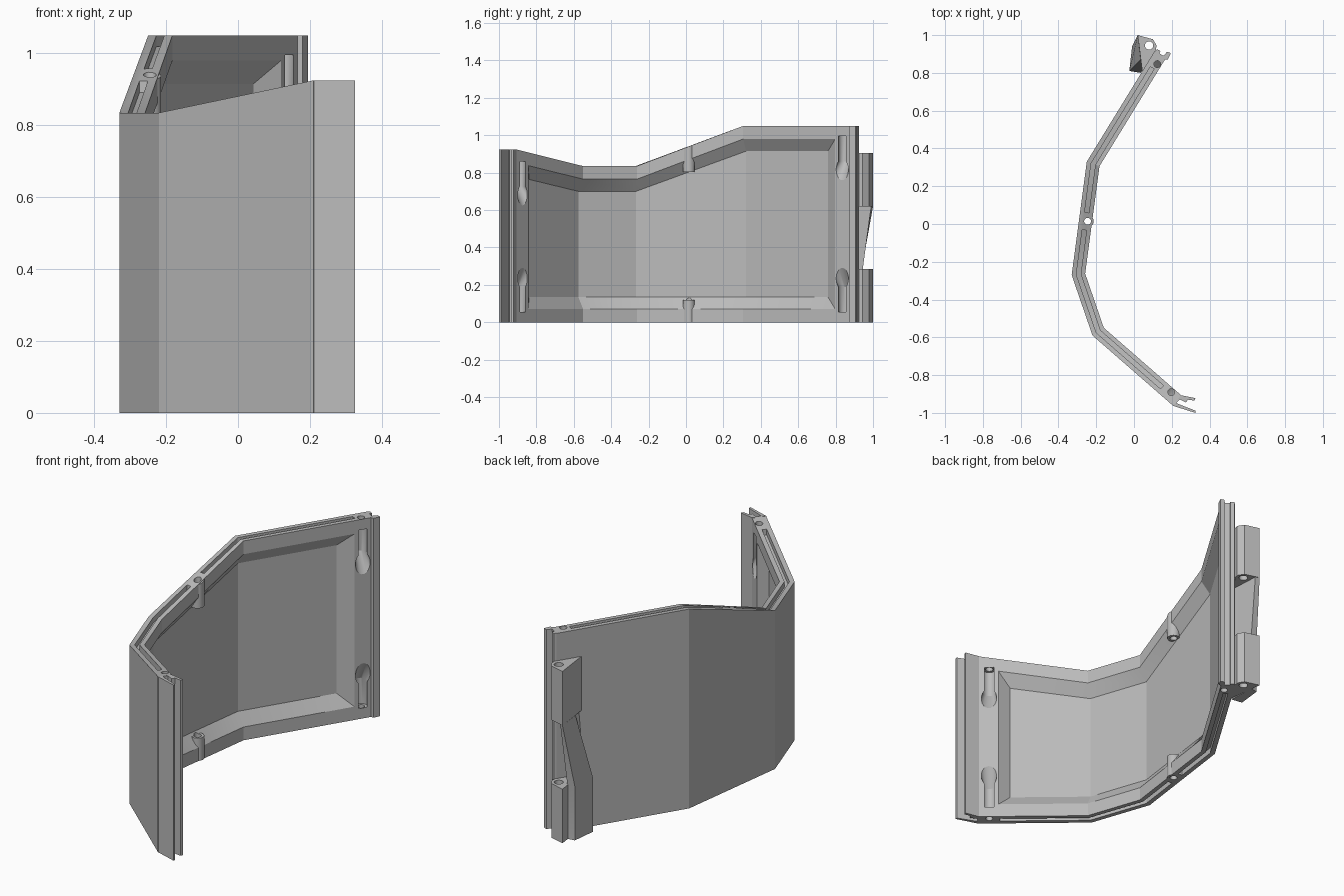
import bpy, bmesh, math
from mathutils import Vector

if "Cube" in bpy.data.objects:
    bpy.data.objects.remove(bpy.data.objects["Cube"], do_unlink=True)

grey = bpy.data.materials.new("plain_grey")
grey.use_nodes = True
grey.diffuse_color = (0.5, 0.5, 0.5, 1)
grey.node_tree.nodes["Principled BSDF"].inputs["Base Color"].default_value = (0.5, 0.5, 0.5, 1)

# Plan of the outer face, with the wall height at each corner
PLAN = [Vector(p) for p in ((0.21, -0.965), (-0.22, -0.59), (-0.33, -0.27), (-0.25, 0.33), (0.111, 0.918))]
HEIGHTS = [0.925, 0.835, 0.835, 1.05, 1.05]
THICK, RECESS = 0.07, 0.045
RIM, SLOPE = 0.07, 0.065


def normal(i):
    d = (PLAN[i + 1] - PLAN[i]).normalized()
    return Vector((d.y, -d.x))


def corner(i, d):
    """Plan corner moved inward by d with a mitre."""
    last = len(PLAN) - 1
    a, b = normal(max(i - 1, 0)), normal(min(i, last - 1))
    return PLAN[i] + (a + b) * d / (1 + a.dot(b))


def split(u):
    i = min(int(u), len(PLAN) - 2)
    return i, u - i


def plan_point(u, d):
    i, f = split(u)
    return corner(i, d).lerp(corner(i + 1, d), f)


def height(u):
    i, f = split(u)
    return HEIGHTS[i] + (HEIGHTS[i + 1] - HEIGHTS[i]) * f


def point(u, d, z):
    return plan_point(u, d).to_3d() + Vector((0, 0, z))


def loft(name, rings):
    """Closed solid through matching rings."""
    bm = bmesh.new()
    rows = [[bm.verts.new(p) for p in ring] for ring in rings]
    n = len(rows[0])
    for a, b in zip(rows, rows[1:]):
        for k in range(n):
            m = (k + 1) % n
            bm.faces.new((a[k], a[m], b[m], b[k]))
    bm.faces.new(rows[0])
    bm.faces.new(rows[-1])
    bmesh.ops.remove_doubles(bm, verts=bm.verts, dist=1e-5)
    bmesh.ops.dissolve_degenerate(bm, edges=bm.edges, dist=1e-6)
    bmesh.ops.recalc_face_normals(bm, faces=bm.faces)
    mesh = bpy.data.meshes.new(name)
    bm.to_mesh(mesh)
    bm.free()
    mesh.materials.append(grey)
    ob = bpy.data.objects.new(name, mesh)
    bpy.context.collection.objects.link(ob)
    return ob


def prism(name, outline, z0, z1):
    return loft(name, [[Vector((x, y, z)) for x, y in outline] for z in (z0, z1)])


def circle(centre, r, z, tilt=0.0, n=24):
    """Horizontal ring, optionally rising along y."""
    ring = []
    for k in range(n):
        a = math.tau * (k + 0.5) / n
        dy = r * math.sin(a)
        ring.append(Vector((centre.x + r * math.cos(a), centre.y + dy, z + tilt * dy)))
    return ring


def select(ob):
    bpy.ops.object.select_all(action='DESELECT')
    ob.select_set(True)
    bpy.context.view_layer.objects.active = ob


def combine(target, tool, operation='DIFFERENCE'):
    tool.hide_render = True
    mod = target.modifiers.new("combine", 'BOOLEAN')
    mod.operation, mod.solver, mod.object = operation, 'EXACT', tool
    select(target)
    bpy.ops.object.modifier_apply(modifier=mod.name)
    bpy.data.objects.remove(tool, do_unlink=True)


# Wall with a framed recess on the inner face
def wall_ring(u, r):
    h, s = height(u), RIM + SLOPE * r / RECESS
    inner = THICK - r
    shape = ((0, 0), (0, h), (THICK, h), (THICK, h - RIM), (inner, h - s),
             (inner, s), (THICK, RIM), (THICK, 0))
    return [point(u, d, z) for d, z in shape]


stations = [(0, 0), (0.19, 0), (0.29, RECESS), (1, RECESS), (2, RECESS),
            (3, RECESS), (3.75, RECESS), (3.855, 0), (4, 0)]
wall = loft("wall_panel", [wall_ring(u, r) for u, r in stations])

# Bosses around the middle pin hole
MID, PIN_DEPTH, PIN_R = 2.483, 0.046, 0.018
mid = plan_point(MID, PIN_DEPTH)
rise = (HEIGHTS[3] - HEIGHTS[2]) / (PLAN[3].y - PLAN[2].y)
combine(wall, loft("lower_boss", [circle(mid, 0.032, 0.001), circle(mid, 0.032, 0.12)]), 'UNION')
combine(wall, loft("upper_boss", [circle(mid, 0.032, height(MID) - 0.135),
                                  circle(mid, 0.032, height(MID) - 0.001, rise)]), 'UNION')
combine(wall, loft("mid_hole", [circle(mid, PIN_R, -0.1), circle(mid, PIN_R, 1.2)]))

# Seal grooves along the top and bottom edges
for u0, u1 in ((0.2, 2.4), (2.56, 3.875)):
    us = [u0] + [c for c in (1, 2, 3) if u0 < c < u1] + [u1]
    for top in (True, False):
        rings = []
        for u in us:
            z0, z1 = (height(u) - 0.03, height(u) + 0.05) if top else (-0.05, 0.03)
            rings.append([point(u, d, z) for d, z in ((0.024, z0), (0.024, z1), (0.047, z1), (0.047, z0))])
        combine(wall, loft("groove", rings))

# Pin holes and open channels at both ends
for u in (0.106, 3.92):
    pin, ramp = plan_point(u, 0.048), plan_point(u, 0.125)
    for base, way in ((0, 1), (height(u), -1)):
        combine(wall, loft("pin_hole", [circle(pin, PIN_R, base - 0.1 * way),
                                        circle(pin, PIN_R, base + 0.1 * way)]))
        combine(wall, loft("channel", [circle(pin, 0.032, base + 0.055 * way),
                                       circle(pin, 0.032, base + 0.19 * way),
                                       circle(ramp, 0.05, base + 0.30 * way)]))

# Forked joint on the front end
parts = [wall]
parts.append(prism("fork_outer_plate", ((0.205, -0.962), (0.325, -1.0), (0.325, -0.988),
                                        (0.24, -0.955), (0.222, -0.946)), 0, 0.925))
parts.append(prism("fork_inner_lip", ((0.25, -0.907), (0.325, -0.922), (0.32, -0.935), (0.285, -0.93),
                                      (0.275, -0.945), (0.245, -0.93), (0.232, -0.925)), 0, 0.925))

# Lips either side of the back end slot
parts.append(prism("back_inner_lip", ((0.165, 0.872), (0.18, 0.872), (0.195, 0.905),
                                      (0.175, 0.912), (0.155, 0.888)), 0, 1.05))
parts.append(prism("back_outer_lip", ((0.111, 0.915), (0.132, 0.9), (0.14, 0.915), (0.122, 0.926)), 0, 1.05))

# Hinge knuckles with a pin bore
knuckle = ((0.02, 1.0), (0.10, 0.978), (0.12, 0.945), (0.113, 0.91), (0.045, 0.80))
bore = Vector((0.08, 0.945))
for name, z0, z1 in (("hinge_knuckle_lower", 0, 0.285), ("hinge_knuckle_upper", 0.62, 0.905)):
    block = prism(name, knuckle, z0, z1)
    combine(block, loft("bore", [circle(bore, 0.022, z0 - 0.1), circle(bore, 0.022, z1 + 0.1)]))
    parts.append(block)

# Sloping rib between the knuckles, running down to the base
high = ((0.04, 0.99), (0.02, 1.0), (0.035, 0.87), (0.05, 0.82))
low = ((0.03, 0.945), (-0.01, 0.94), (-0.025, 0.81), (0.035, 0.80))
parts.append(loft("hinge_rib", [[Vector((x, y, z)) for x, y in ring]
                                for ring, z in ((high, 0.62), (low, 0.285), (low, 0))]))

for ob in parts:
    select(ob)
    bpy.ops.object.shade_smooth_by_angle(angle=math.radians(22))
